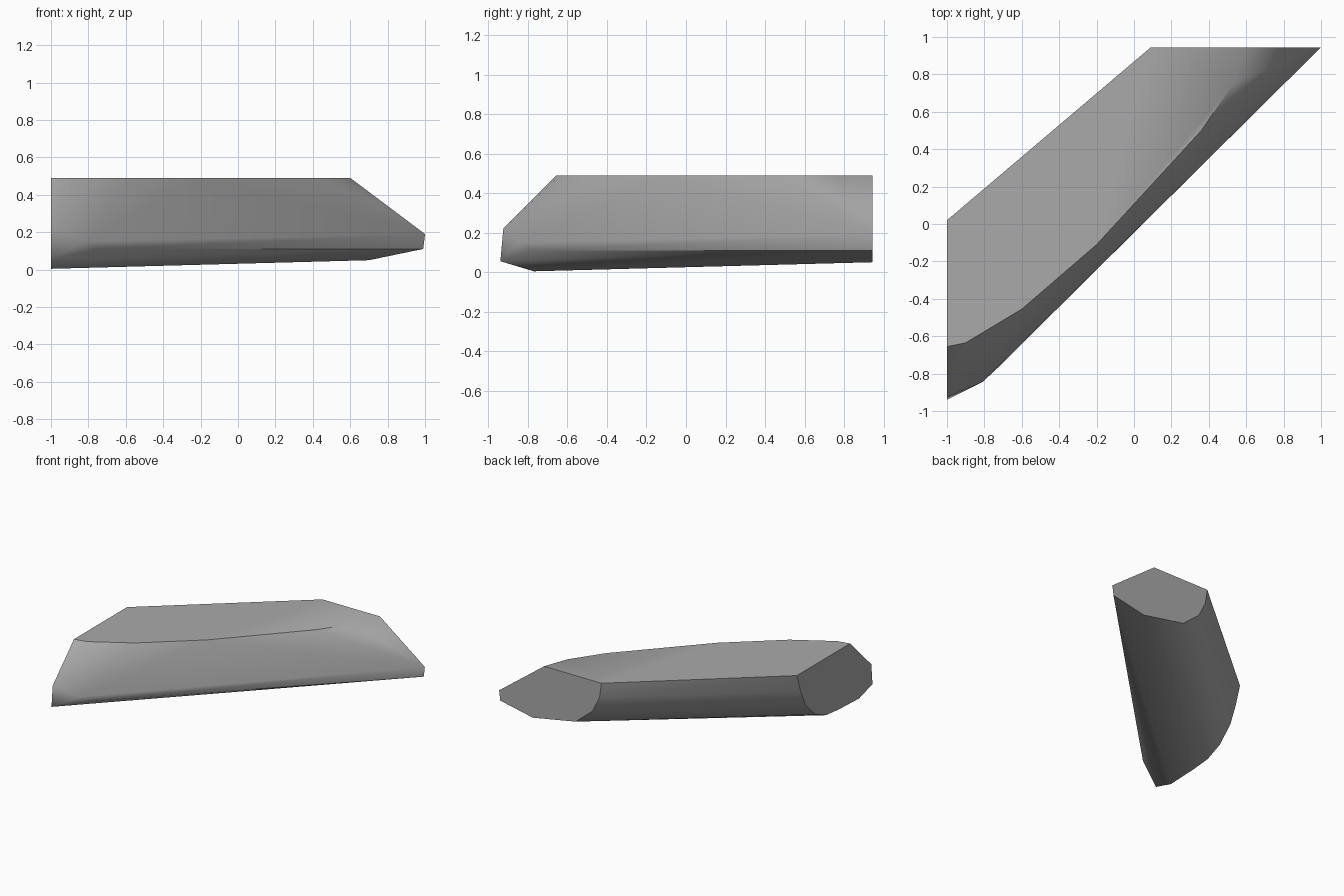
import bpy
import bmesh
import math

cube = bpy.data.objects.get("Cube")
if cube:
    bpy.data.objects.remove(cube, do_unlink=True)

LEFT_X, BACK_Y, TOP_Z = -1.0, 0.945, 0.49

# Top outline along the curved front rim (x, y)
rim = [(0.53, 0.75), (0.36, 0.5), (-0.2, -0.11), (-0.6, -0.455), (-0.9, -0.635)]

# Flat end cut facing the side (y, z)
side_cut = [(0.02, TOP_Z), (-0.03, 0.34), (-0.09, 0.21), (-0.21, 0.09),
            (-0.35, 0.03), (-0.51, 0.015), (-0.77, 0.004), (-0.94, 0.055),
            (-0.925, 0.22), (-0.655, TOP_Z)]

# Flat end cut facing the back (x, z)
back_cut = [(0.09, TOP_Z), (0.108, 0.37), (0.17, 0.245), (0.32, 0.12),
            (0.7, 0.05), (0.99, 0.11), (1.0, 0.19), (0.6, TOP_Z)]

# Lower lip where the front face turns under
lip = [(-0.74, -0.78, 0.11), (-0.81, -0.845, 0.15)]

points = [(x, y, TOP_Z) for x, y in rim]
points += [(LEFT_X, y, z) for y, z in side_cut]
points += [(x, BACK_Y, z) for x, z in back_cut]
points += lip

# Skin the outlines into one solid block
bm = bmesh.new()
for point in points:
    bm.verts.new(point)
hull = bmesh.ops.convex_hull(bm, input=bm.verts[:])
loose = [v for v in bm.verts if not v.link_faces]
bmesh.ops.delete(bm, geom=loose, context="VERTS")
bmesh.ops.dissolve_limit(bm, angle_limit=math.radians(1),
                         verts=bm.verts[:], edges=bm.edges[:])
bmesh.ops.recalc_face_normals(bm, faces=bm.faces[:])

mesh = bpy.data.meshes.new("stone_slab")
bm.to_mesh(mesh)
bm.free()
slab = bpy.data.objects.new("stone_slab", mesh)
bpy.context.collection.objects.link(slab)

# Plain grey stone
grey = (0.4, 0.4, 0.4, 1.0)
stone = bpy.data.materials.new("stone_grey")
stone.use_nodes = True
stone.diffuse_color = grey
for node in stone.node_tree.nodes:
    if node.type == "BSDF_PRINCIPLED":
        node.inputs["Base Color"].default_value = grey
mesh.materials.append(stone)

# Soft sides with crisp cuts
bpy.ops.object.select_all(action="DESELECT")
slab.select_set(True)
bpy.context.view_layer.objects.active = slab
bpy.ops.object.shade_smooth_by_angle(angle=math.radians(40))
